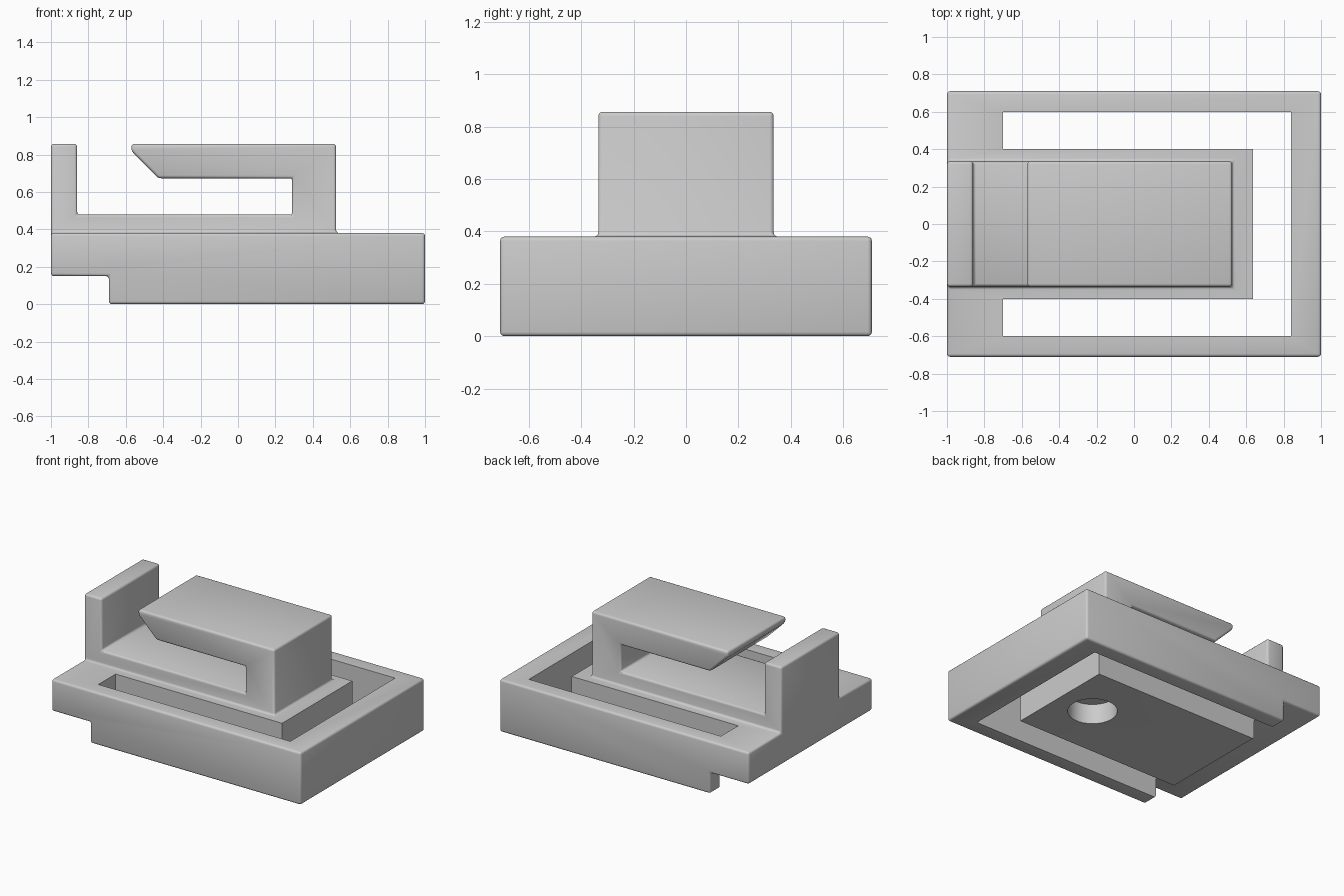
import bpy, bmesh, math

if "Cube" in bpy.data.objects:
    bpy.data.objects.remove(bpy.data.objects["Cube"])

grey = bpy.data.materials.new("light grey")
grey.diffuse_color = (0.6, 0.6, 0.6, 1)
grey.use_nodes = True
grey.node_tree.nodes["Principled BSDF"].inputs["Base Color"].default_value = grey.diffuse_color


def prism(name, outline, axis, lo, hi):
    """Extrude a 2D outline along 'y' (x,z outline) or 'z' (x,y outline)."""
    bm = bmesh.new()
    place = (lambda a, b, d: (a, d, b)) if axis == 'y' else (lambda a, b, d: (a, b, d))
    face = bm.faces.new([bm.verts.new(place(a, b, lo)) for a, b in outline])
    new = bmesh.ops.extrude_face_region(bm, geom=[face])["geom"]
    verts = [v for v in new if isinstance(v, bmesh.types.BMVert)]
    bmesh.ops.translate(bm, verts=verts, vec=place(0, 0, hi - lo))
    bmesh.ops.recalc_face_normals(bm, faces=bm.faces)
    mesh = bpy.data.meshes.new(name)
    bm.to_mesh(mesh)
    bm.free()
    mesh.materials.append(grey)
    obj = bpy.data.objects.new(name, mesh)
    bpy.context.collection.objects.link(obj)
    return obj


def boolean(target, other, op):
    mod = target.modifiers.new(other.name, 'BOOLEAN')
    mod.operation, mod.solver, mod.object = op, 'EXACT', other
    other.hide_render = True
    bpy.context.view_layer.objects.active = target
    bpy.ops.object.modifier_apply(modifier=mod.name)
    bpy.data.objects.remove(other)


# Stepped base block
body = prism("clip_body", [(-1, 0.15), (-0.69, 0.15), (-0.69, 0), (1, 0),
                           (1, 0.38), (-1, 0.38)], 'y', -0.71, 0.71)

# Hook and upright stop, one side profile
hook = prism("hook", [(-1, 0.3), (0.525, 0.3), (0.525, 0.857), (-0.57, 0.857),
                      (-0.57, 0.818), (-0.425, 0.673), (0.29, 0.673), (0.29, 0.478),
                      (-0.86, 0.478), (-0.86, 0.857), (-1, 0.857)], 'y', -0.335, 0.335)
boolean(body, hook, 'UNION')

# Clean flat faces, then round the edges and inside corners
bm = bmesh.new()
bm.from_mesh(body.data)
bmesh.ops.remove_doubles(bm, verts=bm.verts, dist=1e-4)
bmesh.ops.dissolve_limit(bm, angle_limit=math.radians(1), verts=bm.verts, edges=bm.edges)
bm.to_mesh(body.data)
bm.free()
bevel = body.modifiers.new("rounding", 'BEVEL')
bevel.width, bevel.segments = 0.016, 3
bevel.limit_method, bevel.angle_limit = 'ANGLE', math.radians(30)
bpy.context.view_layer.objects.active = body
bpy.ops.object.modifier_apply(modifier=bevel.name)

# U-shaped slot that frees the centre tongue
slot = prism("slot", [(-0.7, -0.6), (0.84, -0.6), (0.84, 0.6), (-0.7, 0.6),
                      (-0.7, 0.402), (0.635, 0.402), (0.635, -0.402), (-0.7, -0.402)],
             'z', -0.2, 0.6)
boolean(body, slot, 'DIFFERENCE')

# Round blind hole under the tongue
circle = [(0.355 + 0.163 * math.cos(i * math.tau / 48), 0.163 * math.sin(i * math.tau / 48))
          for i in range(48)]
boolean(body, prism("hole", circle, 'z', -0.1, 0.145), 'DIFFERENCE')

bpy.ops.object.select_all(action='DESELECT')
body.select_set(True)
bpy.context.view_layer.objects.active = body
bpy.ops.object.shade_smooth_by_angle(angle=math.radians(35))
